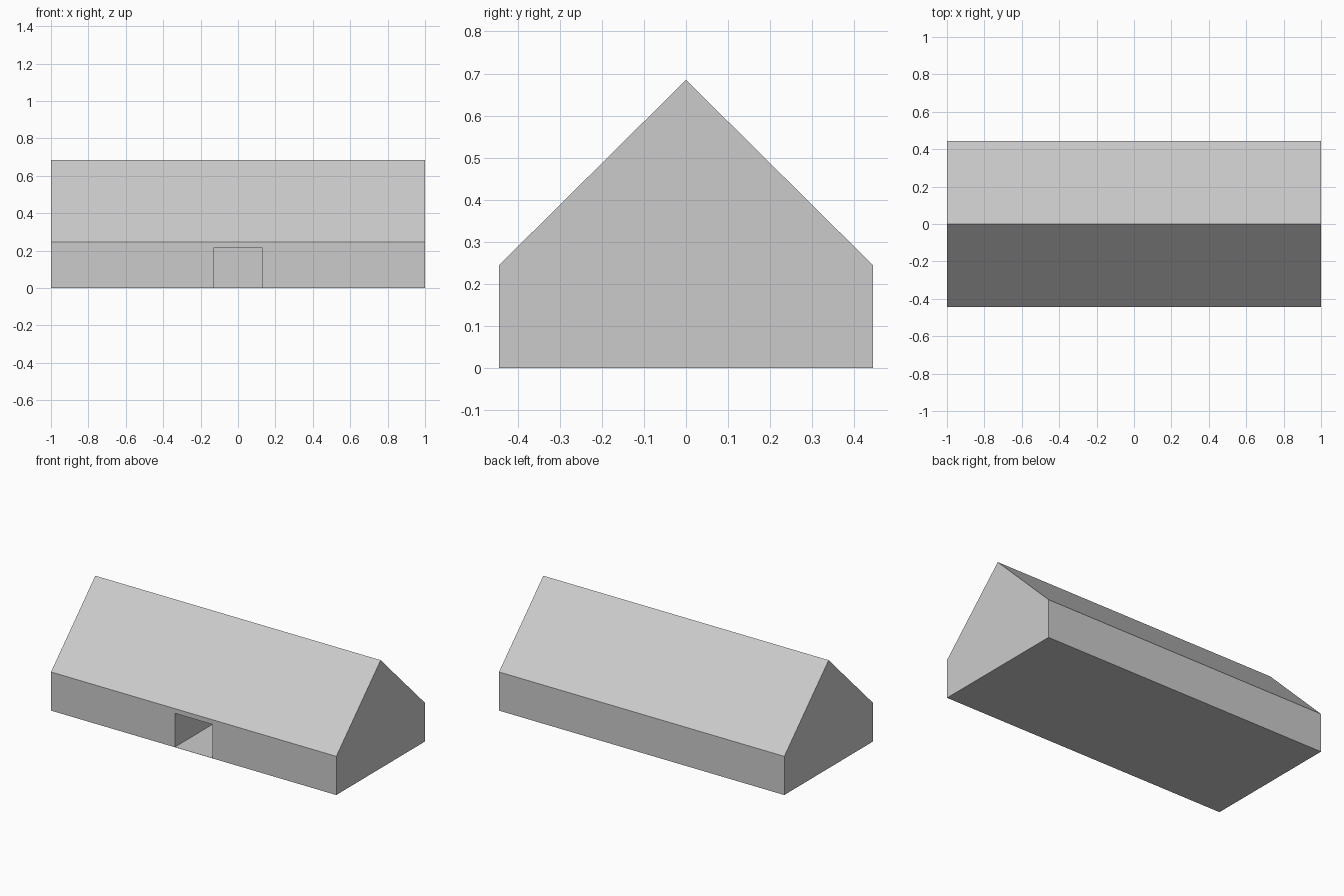
import bpy, bmesh

if "Cube" in bpy.data.objects:
    bpy.data.objects.remove(bpy.data.objects["Cube"])

HALF_LENGTH, HALF_WIDTH = 1.0, 0.444
EAVE, RIDGE = 0.245, 0.685
DOOR_HALF, DOOR_TOP, DOOR_DEPTH = 0.132, 0.215, 0.45


def extrude_along_x(name, profile, half):
    """Extrude a closed (y, z) profile symmetrically along x."""
    bm = bmesh.new()
    face = bm.faces.new([bm.verts.new((-half, y, z)) for y, z in profile])
    new = bmesh.ops.extrude_face_region(bm, geom=[face])["geom"]
    verts = [g for g in new if isinstance(g, bmesh.types.BMVert)]
    bmesh.ops.translate(bm, verts=verts, vec=(2 * half, 0, 0))
    bmesh.ops.recalc_face_normals(bm, faces=bm.faces[:])
    mesh = bpy.data.meshes.new(name)
    bm.to_mesh(mesh)
    bm.free()
    obj = bpy.data.objects.new(name, mesh)
    bpy.context.collection.objects.link(obj)
    return obj


# Gabled building body
w = HALF_WIDTH
body = extrude_along_x("gabled_building", [
    (-w, 0), (w, 0), (w, EAVE), (0, RIDGE), (-w, EAVE)], HALF_LENGTH)

# Deep doorway in the front wall, with a thin floor left below it
y0, y1, floor = -w - 0.1, -w + DOOR_DEPTH, 0.001
cutter = extrude_along_x("doorway_cutter", [
    (y0, floor), (y1, floor), (y1, DOOR_TOP), (y0, DOOR_TOP)], DOOR_HALF)
cutter.hide_render = True
cutter.display_type = 'WIRE'

cut = body.modifiers.new("doorway", 'BOOLEAN')
cut.operation = 'DIFFERENCE'
cut.solver = 'EXACT'
cut.object = cutter
